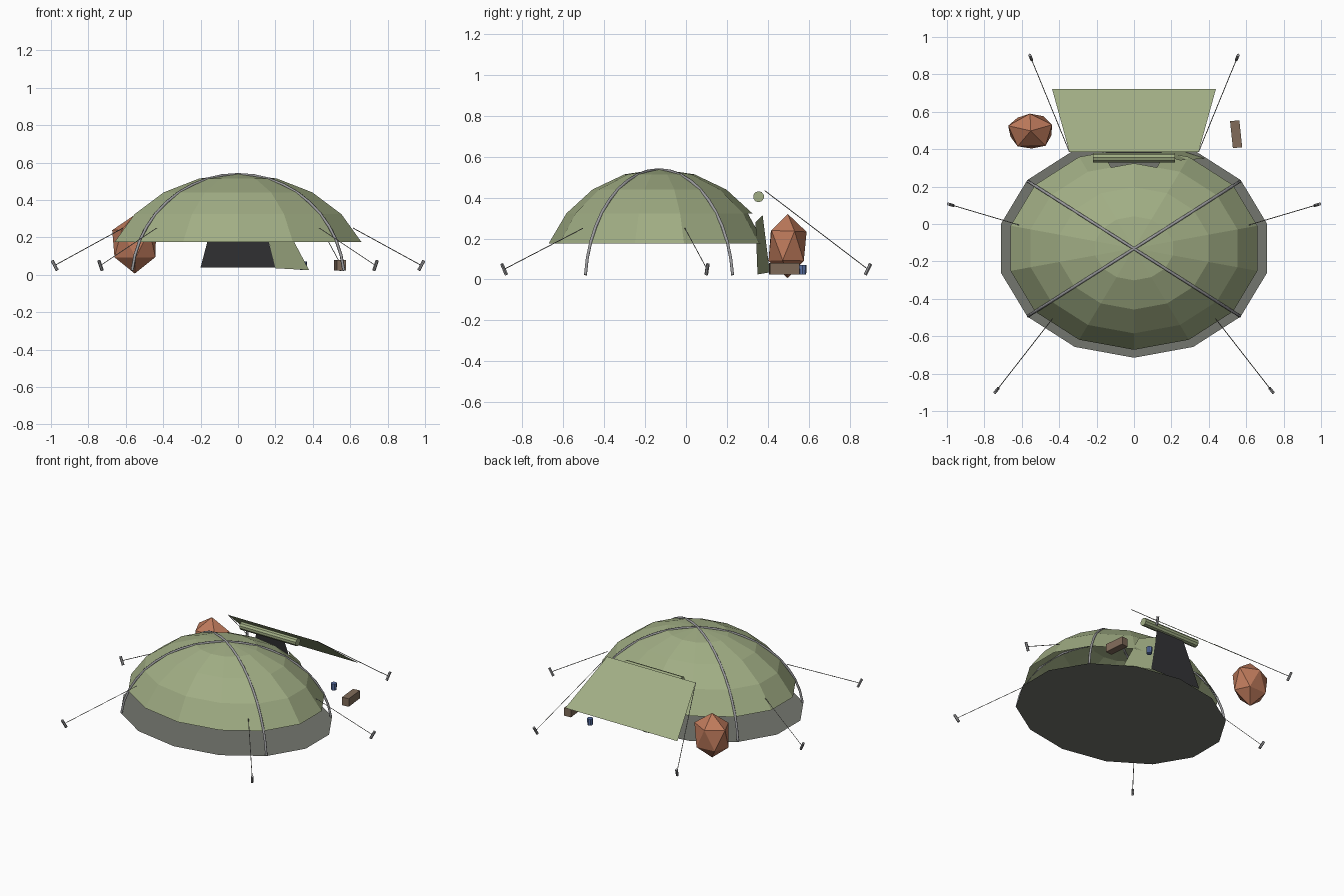
import bpy, bmesh, math, random
from mathutils import Vector, Matrix

if "Cube" in bpy.data.objects:
    bpy.data.objects.remove(bpy.data.objects["Cube"])

random.seed(4)
CY, RX, RY, N = -0.13, 0.73, 0.585, 14      # dome plan ellipse
ZT, H = 0.54, 0.583                         # dome top and profile height


def mat(name, c):
    m = bpy.data.materials.new(name)
    m.diffuse_color = (*[v ** 2.2 for v in c], 1)   # display colour to linear
    m.use_nodes = True
    m.node_tree.nodes["Principled BSDF"].inputs["Base Color"].default_value = m.diffuse_color
    return m


GREEN = mat("canvas_green", (0.625, 0.675, 0.515))
SHEET = mat("sheet_grey", (0.45, 0.46, 0.43))
DARK = mat("dark_opening", (0.215, 0.215, 0.225))
METAL = mat("metal_grey", (0.60, 0.60, 0.61))
ROPE = mat("rope_grey", (0.55, 0.55, 0.53))
STONE = mat("stone_brown", (0.74, 0.475, 0.36))
WOOD = mat("box_brown", (0.50, 0.42, 0.355))
BLUE = mat("cup_blue", (0.36, 0.45, 0.66))


def finish(name, bm, material):
    me = bpy.data.meshes.new(name)
    bm.to_mesh(me)
    bm.free()
    me.materials.append(material)
    ob = bpy.data.objects.new(name, me)
    bpy.context.collection.objects.link(ob)
    return ob


def panel(name, pts, material):
    bm = bmesh.new()
    bm.faces.new([bm.verts.new(p) for p in pts])
    return finish(name, bm, material)


def rod(name, a, b, r, sides, material, r2=None):
    a, b = Vector(a), Vector(b)
    bm = bmesh.new()
    bmesh.ops.create_cone(bm, cap_ends=True, segments=sides, radius1=r,
                          radius2=r if r2 is None else r2, depth=(b - a).length)
    ob = finish(name, bm, material)
    ob.location = (a + b) / 2
    ob.rotation_mode = 'QUATERNION'
    ob.rotation_quaternion = (b - a).to_track_quat('Z', 'Y')
    return ob


def tube(name, pts, r, material):
    cu = bpy.data.curves.new(name, 'CURVE')
    cu.dimensions = '3D'
    cu.bevel_depth, cu.bevel_resolution, cu.use_fill_caps = r, 1, True
    sp = cu.splines.new('POLY')
    sp.points.add(len(pts) - 1)
    for p, co in zip(sp.points, pts):
        p.co = (*co, 1)
    cu.materials.append(material)
    ob = bpy.data.objects.new(name, cu)
    bpy.context.collection.objects.link(ob)


def ring_point(k, ratio, z):
    a = 2 * math.pi * k / N - math.pi / 2
    return (RX * ratio * math.cos(a), CY + RY * ratio * math.sin(a), z)


# canvas dome; the two lowest back facets are trimmed to the door edges
bm = bmesh.new()
top = bm.verts.new((0, CY, ZT))
rings = []
for deg in (17, 34, 51, 68):
    t = math.radians(deg)
    z = ZT - H * (1 - math.cos(t))
    rings.append([bm.verts.new(ring_point(k, math.sin(t), z)) for k in range(N)])
MID = N // 2
for k in range(N):
    n = (k + 1) % N
    bm.faces.new((rings[0][k], rings[0][n], top))
    for i in range(3):
        lo, hi = rings[i + 1], rings[i]
        if i == 2 and k in (MID - 1, MID):
            side = k if k < MID else n
            cut_lo = bm.verts.new(lo[side].co.lerp(lo[MID].co, 0.45))
            cut_hi = bm.verts.new(hi[side].co.lerp(hi[MID].co, 0.5))
            quad = (lo[side], cut_lo, cut_hi, hi[side])
            bm.faces.new(quad if k < MID else quad[::-1])
        else:
            bm.faces.new((lo[k], lo[n], hi[n], hi[k]))
bmesh.ops.delete(bm, geom=[v for v in bm.verts if not v.link_faces], context='VERTS')
finish("canvas_dome", bm, GREEN)

# groundsheet
panel("groundsheet", [ring_point(k, 1, 0.02) for k in range(N)], SHEET)

# crossed arch poles
for name, s in (("pole_a", 1), ("pole_b", -1)):
    pts = []
    for i in range(-10, 11):
        t = math.radians(8.4 * i)
        pts.append((s * 0.569 * math.sin(t), CY - 0.002 - 0.362 * math.sin(t),
                    ZT - 0.003 - (H - 0.008) * (1 - math.cos(t))))
    tube(name, pts, 0.008, METAL)

# doorway, side flap, rolled door, awning
panel("doorway", [(0.2, 0.41, 0.04), (-0.2, 0.41, 0.04),
                  (-0.11, 0.36, 0.38), (0.11, 0.36, 0.38)], DARK)
panel("door_flap", [(0.38, 0.35, 0.025), (0.2, 0.41, 0.035),
                    (0.13, 0.375, 0.315), (0.245, 0.34, 0.28)], GREEN)
rod("door_roll", (-0.22, 0.355, 0.405), (0.22, 0.355, 0.405), 0.027, 10, GREEN)
panel("awning", [(0.345, 0.385, 0.435), (-0.345, 0.385, 0.435),
                 (-0.438, 0.722, 0.176), (0.438, 0.722, 0.176)], GREEN)

# guy lines and pegs: line start, peg position
guys = {"back": ((0.345, 0.385, 0.435), (0.552, 0.89, 0.05)),
        "side": ((0.615, -0.005, 0.25), (0.98, 0.103, 0.05)),
        "front": ((0.435, -0.505, 0.25), (0.735, -0.89, 0.05))}
for name, (a, p) in guys.items():
    for side, s in (("right", 1), ("left", -1)):
        A, P = Vector((s * a[0], a[1], a[2])), Vector((s * p[0], p[1], p[2]))
        out = (P - A) * Vector((1, 1, 0))
        lean = out.normalized() * 0.014 + Vector((0, 0, 0.026))
        rod(f"{name}_line_{side}", A, P, 0.0022, 4, ROPE)
        rod(f"{name}_peg_{side}", P - lean, P + lean, 0.009, 6, METAL)

# stone
bm = bmesh.new()
bmesh.ops.create_icosphere(bm, subdivisions=1, radius=1,
                           matrix=Matrix.Rotation(math.radians(20), 4, 'Z'))
for v in bm.verts:
    v.co *= random.uniform(0.94, 1.08)
    v.co = Vector((-0.552, 0.498, 0.163)) + v.co * Vector((0.134, 0.106, 0.161))
finish("stone", bm, STONE)

# small box
bm = bmesh.new()
bmesh.ops.create_cube(bm, size=1)
for v in bm.verts:
    v.co *= Vector((0.05, 0.145, 0.056))
box = finish("small_box", bm, WOOD)
box.location = (0.546, 0.48, 0.052)
box.rotation_euler.z = math.radians(6)

# cup
rod("cup", (0.35, 0.57, 0.025), (0.35, 0.57, 0.07), 0.018, 8, BLUE, 0.02)
